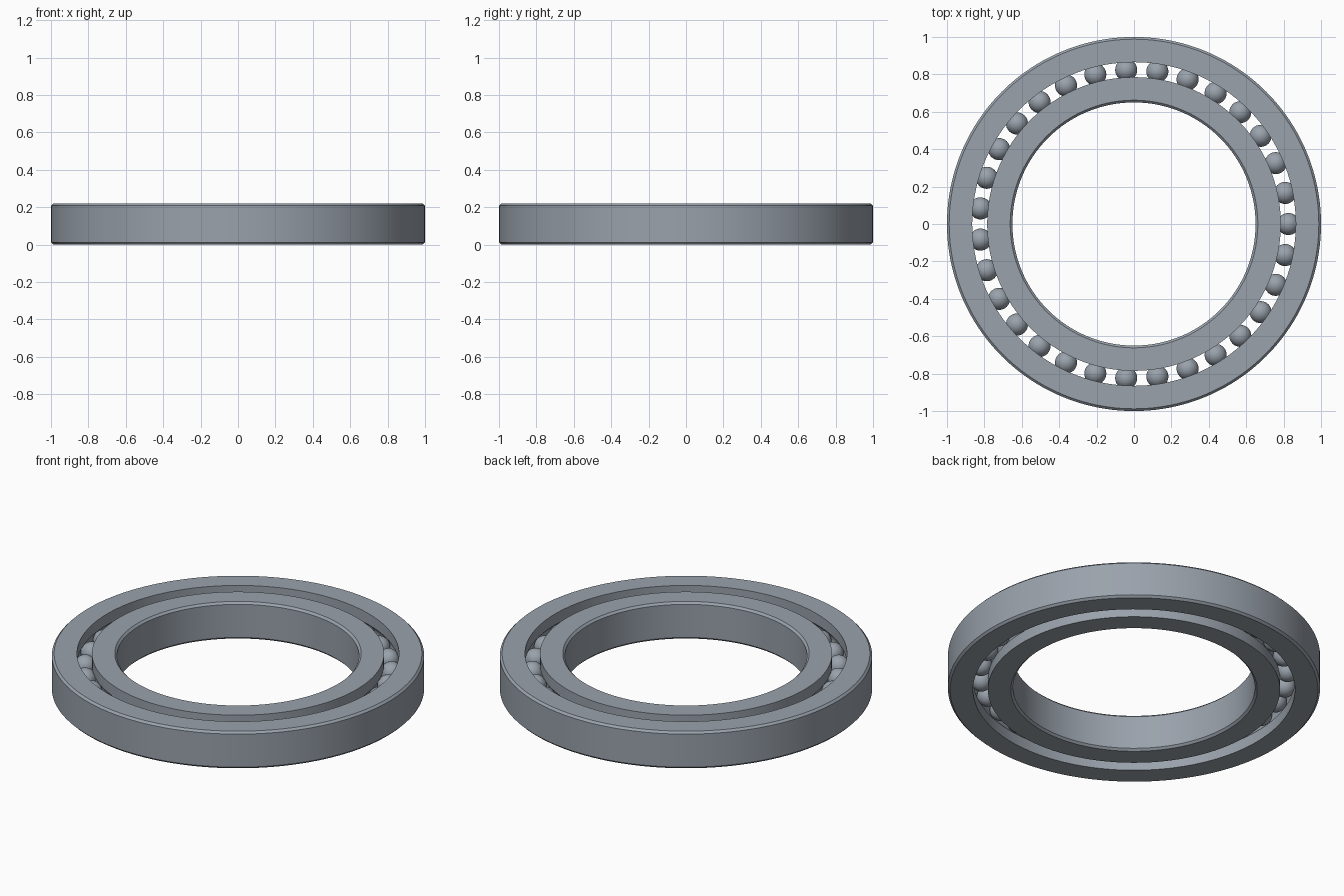
import bpy, bmesh
from math import pi, sin, cos, acos, radians
from mathutils import Matrix, Vector

cube = bpy.data.objects.get("Cube")
if cube:
    bpy.data.objects.remove(cube)

HEIGHT, CHAMFER = 0.22, 0.012
PITCH, BALL, GROOVE = 0.825, 0.059, 0.06   # ball circle, ball and groove radii
GAP = 0.04                                 # half the gap between the rings
BALLS, SEGMENTS = 31, 160

steel = bpy.data.materials.new("steel grey")
steel.use_nodes = True
colour = (0.32, 0.36, 0.41, 1)
steel.diffuse_color = colour
steel.node_tree.nodes["Principled BSDF"].inputs["Base Color"].default_value = colour


def finish(name, bm):
    bmesh.ops.recalc_face_normals(bm, faces=bm.faces)
    mesh = bpy.data.meshes.new(name)
    bm.to_mesh(mesh)
    bm.free()
    mesh.materials.append(steel)
    obj = bpy.data.objects.new(name, mesh)
    bpy.context.collection.objects.link(obj)
    bpy.ops.object.select_all(action='DESELECT')
    obj.select_set(True)
    bpy.context.view_layer.objects.active = obj
    bpy.ops.object.shade_smooth_by_angle(angle=radians(30))
    return obj


def race(name, rim, side):
    """Grooved ring; side is 1 outside the balls, -1 inside them."""
    wall = PITCH + side * GAP
    edge = rim - side * CHAMFER
    mid = HEIGHT / 2
    half = acos(GAP / GROOVE)
    steps = 12
    profile = [(wall, 0), (edge, 0), (rim, CHAMFER),
               (rim, HEIGHT - CHAMFER), (edge, HEIGHT), (wall, HEIGHT)]
    # Ball groove, from top to bottom
    for i in range(steps + 1):
        a = half - 2 * half * i / steps
        profile.append((PITCH + side * GROOVE * cos(a), mid + GROOVE * sin(a)))
    bm = bmesh.new()
    loops = []
    for s in range(SEGMENTS):
        t = 2 * pi * s / SEGMENTS
        loops.append([bm.verts.new((r * cos(t), r * sin(t), z)) for r, z in profile])
    n = len(profile)
    for s in range(SEGMENTS):
        a, b = loops[s], loops[(s + 1) % SEGMENTS]
        for i in range(n):
            j = (i + 1) % n
            bm.faces.new((a[i], b[i], b[j], a[j]))
    return finish(name, bm)


race("outer_ring", 1.0, 1)
race("inner_ring", 0.65, -1)

# Balls evenly spaced in the groove
bm = bmesh.new()
bmesh.ops.create_uvsphere(bm, u_segments=32, v_segments=16, radius=BALL)
first = finish("ball_1", bm)
for k in range(BALLS):
    ball = first
    if k:
        ball = bpy.data.objects.new(f"ball_{k + 1}", first.data)
        bpy.context.collection.objects.link(ball)
    t = 2 * pi * k / BALLS
    ball.location = (PITCH * cos(t), PITCH * sin(t), HEIGHT / 2)
